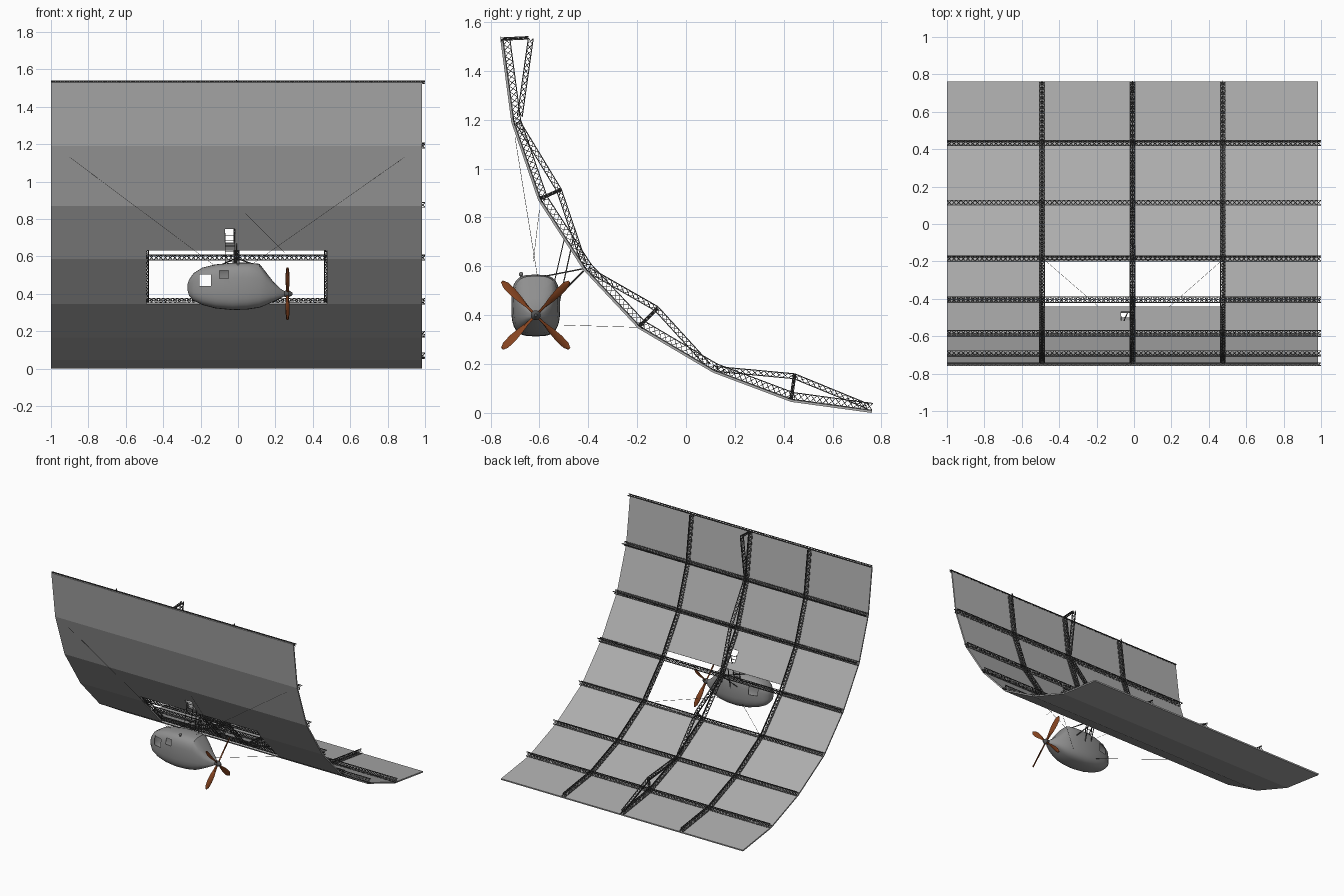
import bpy, bmesh, math
from mathutils import Vector as V

if "Cube" in bpy.data.objects:
    bpy.data.objects.remove(bpy.data.objects["Cube"])

X = V((1, 0, 0))
FABRIC, STEEL = (.42, .42, .42, 1), (.07, .07, .07, 1)
# hull cross-section (y, z) from top edge to bottom edge
PROFILE = [(-.76, 1.53), (-.715, 1.19), (-.605, .87), (-.42, .585),
           (-.195, .345), (.11, .165), (.43, .045), (.76, 0)]


def finish(bm, name, color, smooth=None):
    me = bpy.data.meshes.new(name)
    bm.to_mesh(me)
    bm.free()
    ob = bpy.data.objects.new(name, me)
    bpy.context.collection.objects.link(ob)
    mat = bpy.data.materials.new(name + "_paint")
    mat.diffuse_color = color
    mat.use_nodes = True
    mat.node_tree.nodes["Principled BSDF"].inputs["Base Color"].default_value = mat.diffuse_color
    me.materials.append(mat)
    if smooth:
        bpy.ops.object.select_all(action='DESELECT')
        ob.select_set(True)
        bpy.context.view_layer.objects.active = ob
        bpy.ops.object.shade_smooth_by_angle(angle=math.radians(smooth))
    return ob


def bar(bm, a, b, r=.001):
    a, b = V(a), V(b)
    d = (b - a).normalized()
    s = d.cross(V((0, 0, 1)) if abs(d.z) < .9 else X).normalized() * r
    t = d.cross(s)
    lo, hi = [[bm.verts.new(p + o) for o in (s + t, t - s, -s - t, s - t)] for p in (a, b)]
    for i in range(4):
        j = (i + 1) % 4
        bm.faces.new((lo[i], lo[j], hi[j], hi[i]))
    bm.faces.new(lo[::-1])
    bm.faces.new(hi)


def truss(bm, a, b, up, w=.028, h=.028, bay=.025):
    """Triangular lattice girder with crossed lacing on each side."""
    a, b = V(a), V(b)
    d = (b - a).normalized()
    side = d.cross(up).normalized() * w / 2
    up = side.cross(d).normalized() * h
    chords = [side, -side, up]
    n = max(1, round((b - a).length / bay))
    for k in range(3):
        c, e = chords[k], chords[(k + 1) % 3]
        bar(bm, a + c, b + c, .002)
        for i in range(n):
            p, q = a.lerp(b, i / n), a.lerp(b, (i + 1) / n)
            bar(bm, p + c, q + e)
            bar(bm, p + e, q + c)


def on_profile(y):
    for (y0, z0), (y1, z1) in zip(PROFILE, PROFILE[1:]):
        if y0 <= y <= y1:
            return y, z0 + (z1 - z0) * (y - y0) / (y1 - y0)


# hull skin with the wide opening and the small hatch
pts = sorted(PROFILE + [on_profile(y) for y in (-.45, -.475, -.525)])
xs = [-1, -.49, -.07, -.015, .475, .985]
bm = bmesh.new()
grid = [[bm.verts.new((x, y, z)) for x in xs] for y, z in pts]
for i in range(len(pts) - 1):
    y = (pts[i][0] + pts[i + 1][0]) / 2
    for j in range(len(xs) - 1):
        opening = -.45 < y < -.195 and 1 <= j <= 3
        hatch = -.525 < y < -.475 and j == 2
        if not (opening or hatch):
            bm.faces.new((grid[i][j], grid[i + 1][j], grid[i + 1][j + 1], grid[i][j + 1]))
bmesh.ops.delete(bm, geom=[v for v in bm.verts if not v.link_faces], context='VERTS')
skin = finish(bm, "hull_skin", FABRIC)
mod = skin.modifiers.new("thickness", 'SOLIDIFY')
mod.thickness, mod.offset = .01, -1

# lengthwise girders along every fold, a slimmer one on the top edge
P = [V((0, y, z)) for y, z in PROFILE]
normals = [X.cross(q - p).normalized() for p, q in zip(P, P[1:])]
bm = bmesh.new()
for i in range(7):
    n = (normals[max(i - 1, 0)] + normals[i]).normalized()
    p = P[i] + n * .011
    if i == 0:
        truss(bm, p - X - n * .008, p + X - n * .008, n, w=.016, h=.014)
    else:
        truss(bm, p - X, p + X, n)
finish(bm, "lengthwise_girders", STEEL)

# ring girders
bm = bmesh.new()
for x in (-.492, -.008, .475):
    for p, q, n in zip(P, P[1:], normals):
        o = X * x + n * .011
        truss(bm, p + o, q + o, n, w=.026)
finish(bm, "ring_girders", STEEL)

# braced outer chord and king posts of the centre ring
bm = bmesh.new()
outer = [[(-.69, 1.215), (-.645, 1.535)],
         [(-.68, 1.195), (-.51, .915), (-.405, .605)],
         [(-.395, .595), (-.115, .435), (.10, .20)],
         [(.12, .19), (.445, .16), (.75, .035)]]
for path in outer:
    for (y0, z0), (y1, z1) in zip(path, path[1:]):
        a, b = V((-.008, y0, z0)), V((-.008, y1, z1))
        n = X.cross(b - a)
        truss(bm, a, b, -n if n.z > 0 or n.y > 0 else n, w=.024, h=.02)
for a, b in (((-.60, .875), (-.51, .915)), ((-.19, .355), (-.115, .43)),
             ((.43, .055), (.445, .16)), ((-.75, 1.53), (-.645, 1.535))):
    truss(bm, (-.008, *a), (-.008, *b), X, w=.01, h=.014, bay=.02)
finish(bm, "centre_ring_bracing", STEEL)

# engine car lofted along x: x, bottom, top, half width
CY = -.615
STATIONS = [(-.27, .42, .45, .012), (-.262, .39, .475, .035), (-.238, .363, .51, .057),
            (-.19, .34, .54, .076), (-.12, .322, .557, .092), (-.03, .313, .566, .10),
            (.05, .316, .566, .099), (.115, .326, .56, .091), (.15, .34, .515, .08),
            (.19, .358, .463, .06), (.23, .378, .425, .035), (.25, .387, .413, .014)]
SEG = 32


def sq(v, e):
    return math.copysign(abs(v) ** e, v)


bm = bmesh.new()
rings = []
for x, lo, hi, w in STATIONS:
    angles = [2 * math.pi * k / SEG for k in range(SEG)]
    rings.append([bm.verts.new((x, CY + w * sq(math.cos(t), .6),
                                (lo + hi) / 2 + (hi - lo) / 2 * sq(math.sin(t), .65))) for t in angles])
for r, s in zip(rings, rings[1:]):
    for k in range(SEG):
        m = (k + 1) % SEG
        bm.faces.new((r[k], r[m], s[m], s[k]))
bm.faces.new(rings[0])
bm.faces.new(rings[-1])
bmesh.ops.recalc_face_normals(bm, faces=bm.faces)
car = finish(bm, "engine_car", (.28, .28, .28, 1), 35)
mod = car.modifiers.new("shell", 'SOLIDIFY')
mod.thickness, mod.offset = .004, -1

# cutters for the through window, small window and rear opening


def rear_oval(bm, ry, rz, x, depth):
    geo = bmesh.ops.create_cone(bm, cap_ends=True, segments=24, radius1=1, radius2=1, depth=depth)['verts']
    for v in geo:
        v.co = V((x + v.co.z, CY + v.co.x * ry, .508 + v.co.y * rz))


bm = bmesh.new()
for cx, cy, cz, sx, sy, sz in ((-.175, CY, .473, .062, .4, .062),
                               (-.075, CY - .1, .503, .046, .16, .042)):
    geo = bmesh.ops.create_cube(bm, size=1)['verts']
    bmesh.ops.scale(bm, vec=(sx, sy, sz), verts=geo)
    bmesh.ops.translate(bm, vec=(cx, cy, cz), verts=geo)
rear_oval(bm, .066, .043, .17, .12)
bmesh.ops.recalc_face_normals(bm, faces=bm.faces)
cutter = finish(bm, "car_opening_cutter", FABRIC)
cutter.hide_render = cutter.hide_viewport = True
mod = car.modifiers.new("openings", 'BOOLEAN')
mod.operation, mod.solver, mod.object = 'DIFFERENCE', 'EXACT', cutter

# dark radiator inside the rear opening
bm = bmesh.new()
rear_oval(bm, .07, .046, .105, .006)
finish(bm, "radiator", (.06, .06, .06, 1))

# four-bladed propeller
HUB = V((.265, CY, .40))
bm = bmesh.new()
for k in range(4):
    a = math.radians(45 + 90 * k)
    rad = V((0, math.cos(a), math.sin(a)))
    tan = X.cross(rad)
    prev = None
    for r, w, pitch in ((.012, .007, 65), (.05, .010, 55), (.09, .016, 42),
                        (.135, .019, 32), (.175, .016, 26), (.195, .006, 24)):
        c, s = math.cos(math.radians(pitch)), math.sin(math.radians(pitch))
        chord, thick = tan * c + X * s, X * c - tan * s
        cur = [bm.verts.new(HUB + rad * r + chord * w * u + thick * .005 * v)
               for u, v in ((1, 0), (0, 1), (-1, 0), (0, -1))]
        if prev:
            for i in range(4):
                j = (i + 1) % 4
                bm.faces.new((prev[i], prev[j], cur[j], cur[i]))
        prev = cur
    bm.faces.new(prev)
bmesh.ops.recalc_face_normals(bm, faces=bm.faces)
finish(bm, "propeller_blades", (.25, .06, .015, 1), 40)

bm = bmesh.new()
for r1, r2, dep, cx in ((.014, .02, .03, .255), (.02, .006, .022, .281)):
    geo = bmesh.ops.create_cone(bm, cap_ends=True, segments=20, radius1=r1, radius2=r2, depth=dep)['verts']
    for v in geo:
        v.co = V((cx + v.co.z, CY + v.co.x, .40 + v.co.y))
bmesh.ops.recalc_face_normals(bm, faces=bm.faces)
finish(bm, "propeller_hub", (.1, .1, .1, 1), 40)

# breather on the car roof
bm = bmesh.new()
geo = bmesh.ops.create_uvsphere(bm, u_segments=12, v_segments=8, radius=.009)['verts']
bmesh.ops.translate(bm, vec=(0, -.675, .568), verts=geo)
bar(bm, (0, -.672, .53), (0, -.675, .565), .005)
finish(bm, "roof_breather", (.2, .2, .2, 1), 40)

# suspension struts
bm = bmesh.new()
for a, b in (((-.09, -.6, .555), (-.01, -.42, .59)), ((.09, -.6, .555), (-.01, -.42, .59)),
             ((-.06, -.53, .47), (-.01, -.42, .58)), ((.08, -.53, .47), (-.01, -.42, .58)),
             ((0, -.53, .40), (-.01, -.46, .72))):
    bar(bm, a, b, .0025)
finish(bm, "car_struts", STEEL)

# ladder up to the hatch
bm = bmesh.new()
lo, hi = V((0, -.54, .53)), V((0, -.495, .725))
for x in (-.068, -.018):
    bar(bm, lo + X * x, hi + X * x, .002)
for i in range(7):
    p = lo.lerp(hi, (i + .5) / 7)
    bar(bm, p - X * .068, p - X * .018, .0015)
finish(bm, "hatch_ladder", STEEL)

# bracing wires
bm = bmesh.new()
for a, b in (((-.11, -.605, .54), (-.9, -.70, 1.13)), ((.05, -.605, .54), (.89, -.70, 1.13)),
             ((.25, -.625, .62), (.04, -.6, .83)),
             ((-.1, -.52, .36), (-.475, -.195, .35)), ((.1, -.52, .36), (.47, -.195, .35))):
    bar(bm, a, b, .0007)
finish(bm, "bracing_wires", STEEL)
